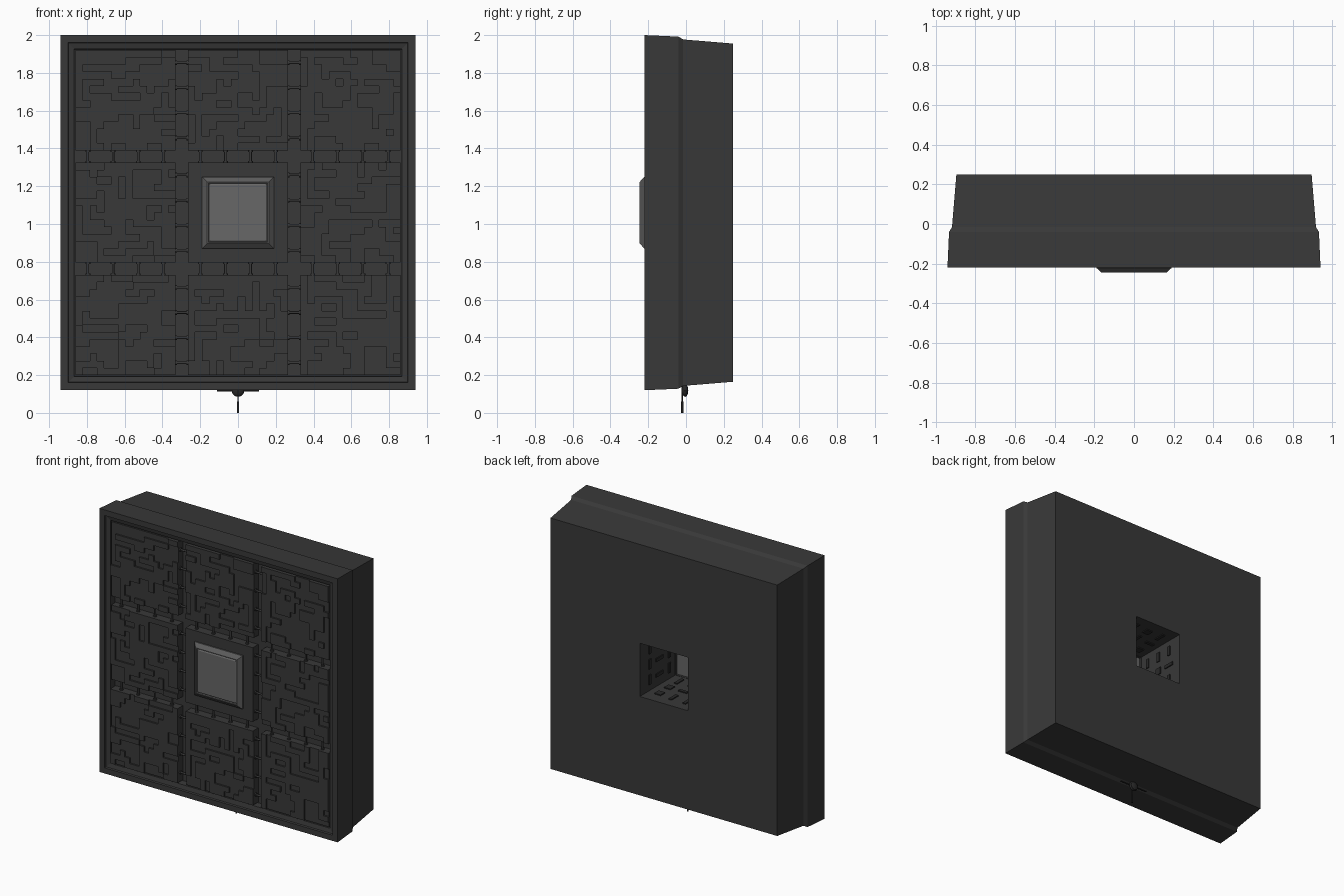
import bpy, bmesh, math, random
from mathutils import Matrix, Vector

cube = bpy.data.objects.get("Cube")
if cube:
    bpy.data.objects.remove(cube, do_unlink=True)

random.seed(7)
CZ = 1.06            # height of the square's centre
FLOOR = -0.15        # depth of the grooves between tiles
FACE = -0.20         # depth of the tile faces
HOLE = 0.19
PITCH, HALF = 0.595, 0.265


def material(name, value):
    m = bpy.data.materials.new(name)
    m.use_nodes = True
    col = (value, value, value, 1)
    m.diffuse_color = col
    m.node_tree.nodes["Principled BSDF"].inputs["Base Color"].default_value = col
    return m


CASING = material("charcoal casing", 0.04)
DETAIL = material("dark detail", 0.022)
FRAME = material("grey frame", 0.105)
GLASS = material("light grey glass", 0.135)


def finish(name, bm, *mats, smooth=False):
    bmesh.ops.recalc_face_normals(bm, faces=bm.faces[:])
    me = bpy.data.meshes.new(name)
    bm.to_mesh(me)
    bm.free()
    ob = bpy.data.objects.new(name, me)
    bpy.context.collection.objects.link(ob)
    for m in mats:
        me.materials.append(m)
    if smooth:
        for p in me.polygons:
            p.use_smooth = len(p.vertices) == 4
    return ob


def loft(rings, closed=False):
    """Skin square rings given as (half width, y)."""
    bm = bmesh.new()
    loops = [[bm.verts.new((sx * h, y, CZ + sz * h))
              for sx, sz in ((-1, -1), (1, -1), (1, 1), (-1, 1))] for h, y in rings]
    pairs = list(zip(loops, loops[1:]))
    if closed:
        pairs.append((loops[-1], loops[0]))
    else:
        bm.faces.new(loops[0])
        bm.faces.new(loops[-1])
    for a, b in pairs:
        for i in range(4):
            j = (i + 1) % 4
            bm.faces.new((a[i], a[j], b[j], b[i]))
    return bm


def box(bm, lo, hi):
    lo, hi = Vector(lo), Vector(hi)
    mat = Matrix.Translation((lo + hi) / 2) @ Matrix.Diagonal((*(hi - lo), 1))
    bmesh.ops.create_cube(bm, size=1, matrix=mat)


def rod(bm, centre, axis, radius, length, sides=10):
    turn = Vector((0, 0, 1)).rotation_difference(Vector(axis)).to_matrix().to_4x4()
    bmesh.ops.create_cone(bm, cap_ends=True, segments=sides, radius1=radius, radius2=radius,
                          depth=length, matrix=Matrix.Translation(centre) @ turn)


# Casing with tapered back, stepped rim and square tunnel
finish("casing", loft([(HOLE, FLOOR), (HOLE, 0.25), (0.895, 0.25), (0.917, -0.015),
                       (0.932, -0.04), (0.94, -0.22), (0.90, -0.22), (0.897, -0.207),
                       (0.867, -0.20), (0.865, FLOOR)], closed=True), CASING)


# Tiles covered in interlocking bars at two heights
def maze_tile(name, cx, cz, n=14):
    bm = bmesh.new()
    s = 2 * HALF / n
    x0, z0 = cx - HALF, cz - HALF
    box(bm, (x0, FACE, z0), (x0 + 2 * HALF, FLOOR + 0.005, z0 + 2 * HALF))
    used = set()
    for i in range(n):
        for j in range(n):
            if (i, j) in used:
                continue
            di, dj = random.choice(((1, 0), (0, 1)))
            cells = []
            for k in range(random.randint(2, 4)):
                c = (i + di * k, j + dj * k)
                if max(c) >= n or c in used:
                    break
                cells.append(c)
            used.update(cells)
            if random.random() < 0.55:
                a, b = cells[0], cells[-1]
                box(bm, (x0 + a[0] * s, FACE - 0.012, z0 + a[1] * s),
                    (x0 + (b[0] + 1) * s, FACE, z0 + (b[1] + 1) * s))
    finish(name, bm, CASING)


for row in (-1, 0, 1):
    for col in (-1, 0, 1):
        if row or col:
            maze_tile(f"tile_{row + 2}_{col + 2}", col * PITCH, CZ + row * PITCH)

# Plain centre tile, open to the tunnel
finish("centre_tile", loft([(HOLE - 0.002, FLOOR), (HALF, FLOOR), (HALF, FACE - 0.012),
                            (HOLE - 0.002, FACE - 0.012)], closed=True), CASING)

# Flanged connectors bridging the grooves
bm = bmesh.new()
gap = PITCH - 2 * HALF
for side in (-1, 1):
    for tile in (-1, 0, 1):
        for k in (-1.5, -0.5, 0.5, 1.5):
            across, along = side * PITCH / 2, tile * PITCH + k * 0.133
            for axis, c in (((1, 0, 0), Vector((across, -0.18, CZ + along))),
                            ((0, 0, 1), Vector((along, -0.18, CZ + across)))):
                rod(bm, c, axis, 0.007, gap)
                for end in (-1, 1):
                    rod(bm, c + Vector(axis) * end * (gap / 2 - 0.004), axis, 0.013, 0.008)
finish("groove_connectors", bm, CASING, smooth=True)

# Raised window: bevelled frame and inset pane
finish("window_frame", loft([(HOLE, FACE), (HOLE, -0.221), (0.163, -0.245), (0.157, -0.245),
                             (0.153, -0.235), (0.153, FACE)], closed=True), FRAME)
finish("window_pane", loft([(HOLE - 0.003, -0.165), (HOLE - 0.003, -0.20), (0.155, -0.20),
                            (0.155, -0.236), (0.147, -0.241)]), GLASS)

# Thin plates scattered on the four tunnel walls
bm = bmesh.new()
for wall in range(4):
    spin = (Matrix.Translation((0, 0, CZ)) @ Matrix.Rotation(wall * math.pi / 2, 4, 'Y'))
    for u in (-0.11, 0, 0.11):
        for y in (-0.08, 0.03, 0.14):
            w, d = random.choice(((0.035, 0.012), (0.012, 0.04), (0.025, 0.025)))
            size = Matrix.Diagonal((w * 2, d * 2, 0.008, 1))
            bmesh.ops.create_cube(bm, size=1, matrix=spin @ Matrix.Translation(
                (u, y, -HOLE + 0.003)) @ size)
finish("tunnel_plates", bm, DETAIL)

# Pull switch under the casing
bm = bmesh.new()
bmesh.ops.create_uvsphere(bm, u_segments=16, v_segments=10, radius=0.034,
                          matrix=Matrix.Translation((0, -0.005, 0.119))
                          @ Matrix.Diagonal((1, 0.5, 1, 1)))
rod(bm, (0, -0.005, 0.117), (1, 0, 0), 0.004, 0.22)
rod(bm, (0, -0.02, 0.08), (0, 0, 1), 0.003, 0.12)
rod(bm, (0, -0.02, 0.03), (0, 0, 1), 0.006, 0.06)
rod(bm, (0, 0.002, 0.117), (0, 1, 0), 0.028, 0.008, 16)
finish("pull_switch", bm, DETAIL, smooth=True)
